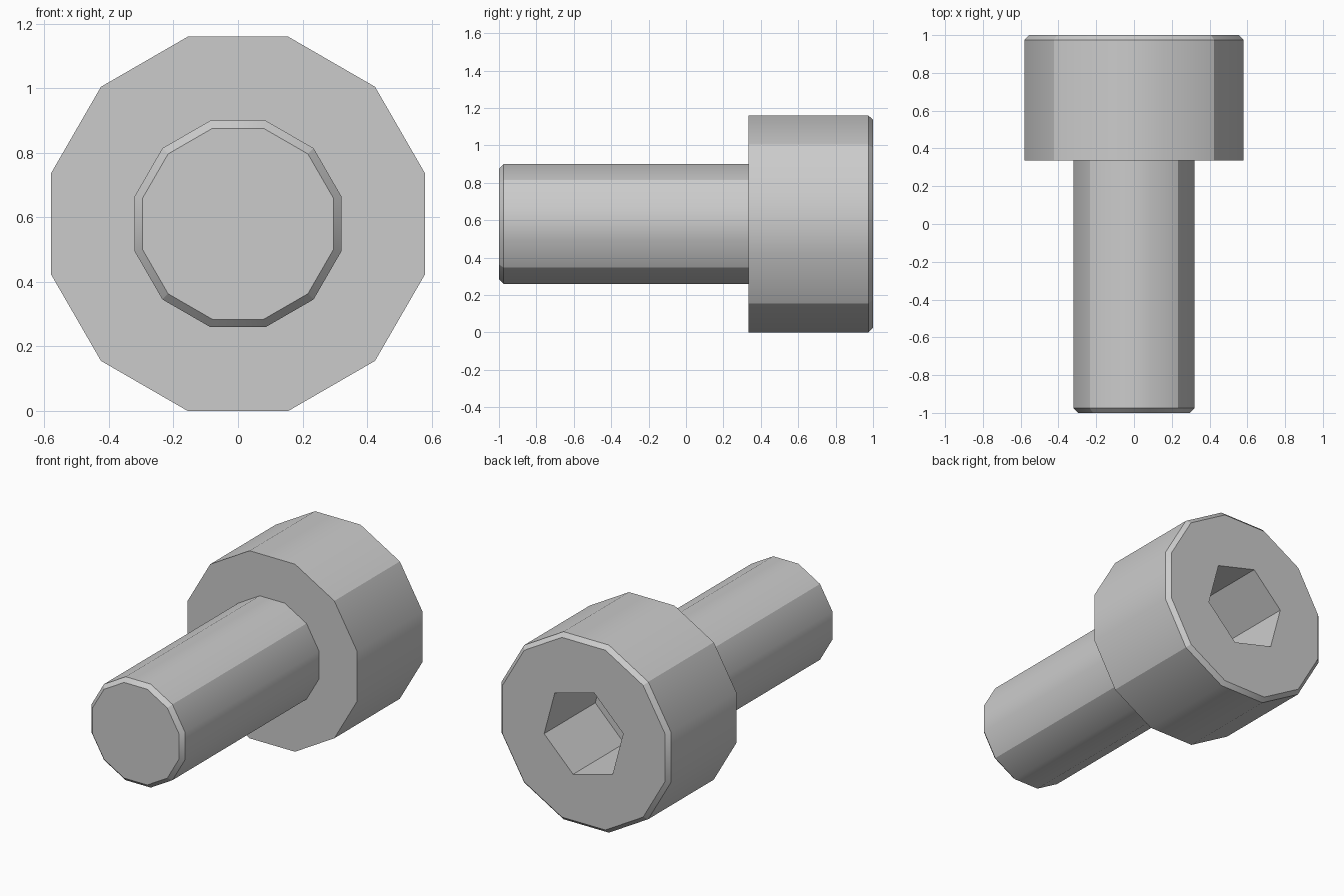
import bpy, bmesh
from math import sin, cos, pi, radians

cube = bpy.data.objects.get("Cube")
if cube:
    bpy.data.objects.remove(cube)

AXIS_Z = 0.58          # height of the bolt axis
CORNER = cos(pi / 12)  # flat-to-corner ratio of a 12-sided prism

steel = bpy.data.materials.new("grey_steel")
steel.use_nodes = True
GREY = (0.6, 0.6, 0.6, 1)
steel.diffuse_color = GREY
steel.node_tree.nodes["Principled BSDF"].inputs["Base Color"].default_value = GREY


def prism(name, profile, sides, phase):
    """Solid along y from (radius, y) rings, closed by a flat cap at each end."""
    bm = bmesh.new()
    rings = []
    for r, y in profile:
        angles = [radians(phase) + 2 * pi * i / sides for i in range(sides)]
        rings.append([bm.verts.new((r * cos(a), y, AXIS_Z + r * sin(a))) for a in angles])
    for low, high in zip(rings, rings[1:]):
        for i in range(sides):
            j = (i + 1) % sides
            face = bm.faces.new((low[i], low[j], high[j], high[i]))
            face.smooth = sides > 6
    bm.faces.new(rings[0])
    bm.faces.new(rings[-1])
    bmesh.ops.recalc_face_normals(bm, faces=bm.faces)
    # rims and chamfers stay crisp, and so does every third corner of the sides
    for e in bm.edges:
        a, b = e.verts
        if abs(a.co.y - b.co.y) < 0.001:
            e.smooth = False
        else:
            diagonal = abs(abs(a.co.x) - abs(a.co.z - AXIS_Z)) < 0.001
            e.smooth = not diagonal
    mesh = bpy.data.meshes.new(name)
    bm.to_mesh(mesh)
    bm.free()
    mesh.materials.append(steel)
    obj = bpy.data.objects.new(name, mesh)
    bpy.context.collection.objects.link(obj)
    return obj


# Shank with a chamfered tip
R = 0.32 / CORNER
prism("shank", [(R - 0.025, -1), (R, -0.975), (R, 0.335)], 12, 15)

# Head with a chamfered back rim
R = 0.58 / CORNER
head = prism("head", [(R, 0.335), (R, 0.975), (R - 0.025, 1)], 12, 15)

# Hexagonal socket sunk into the back of the head
cutter = prism("socket_cutter", [(0.28, 0.5), (0.28, 1.1)], 6, 45)
cutter.hide_render = True
cutter.hide_viewport = True
cut = head.modifiers.new("socket", 'BOOLEAN')
cut.operation = 'DIFFERENCE'
cut.solver = 'EXACT'
cut.object = cutter
